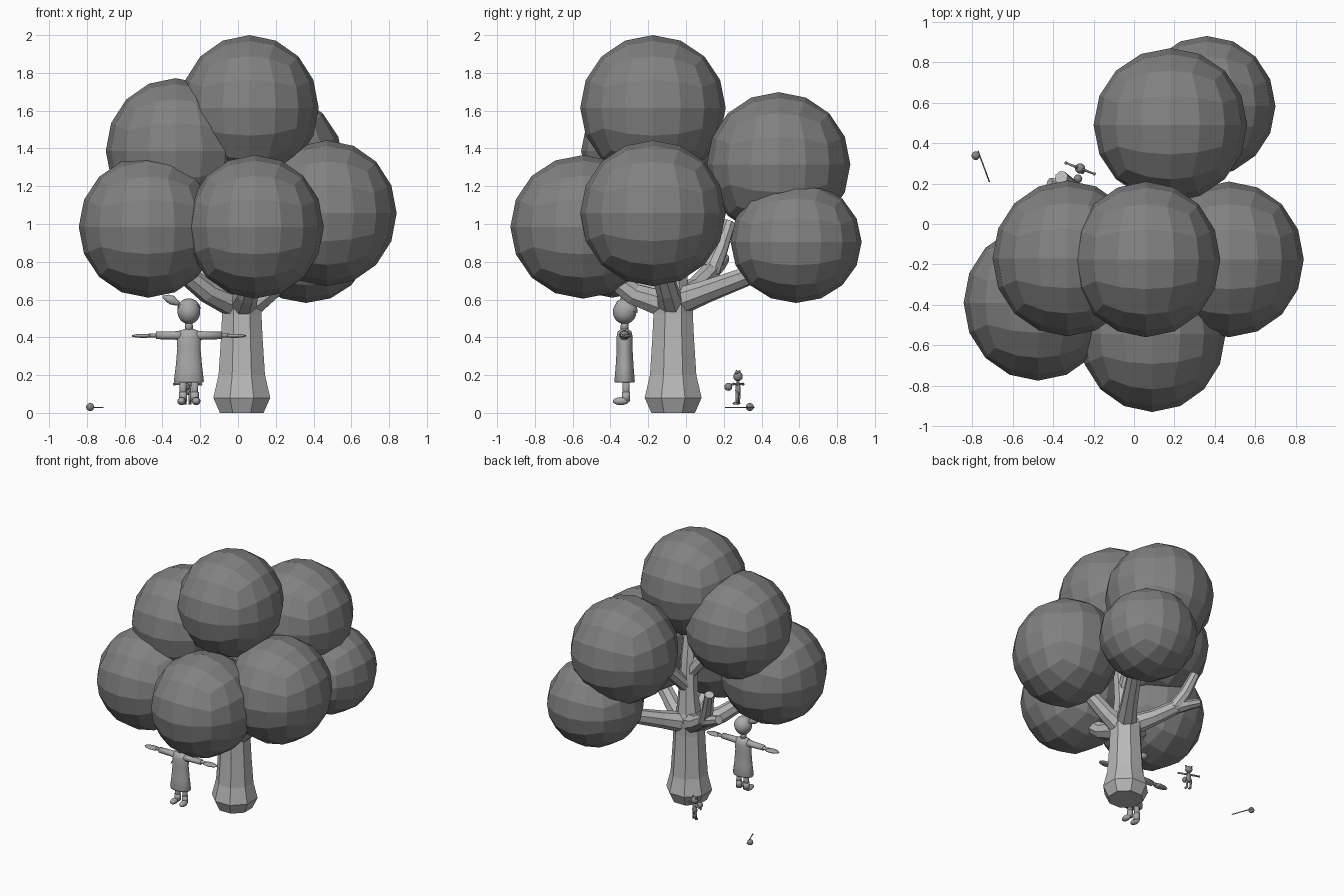
import bpy, bmesh, math
from mathutils import Vector

if "Cube" in bpy.data.objects:
    bpy.data.objects.remove(bpy.data.objects["Cube"])


def material(name, g):
    m = bpy.data.materials.new(name)
    m.diffuse_color = (g, g, g, 1)
    m.use_nodes = True
    m.node_tree.nodes["Principled BSDF"].inputs["Base Color"].default_value = m.diffuse_color
    return m


LEAF = material("leaf grey", 0.22)
BARK = material("bark grey", 0.48)
CLOTH = material("cloth grey", 0.40)
SKIN = material("skin grey", 0.37)
TOY = material("toy grey", 0.25)


def finish(name, bm, mat, smooth):
    bmesh.ops.recalc_face_normals(bm, faces=bm.faces)
    me = bpy.data.meshes.new(name)
    bm.to_mesh(me)
    bm.free()
    me.materials.append(mat)
    for p in me.polygons:
        p.use_smooth = smooth
    ob = bpy.data.objects.new(name, me)
    bpy.context.collection.objects.link(ob)
    return ob


def ball(name, c, r, mat, cuts=3, smooth=False, above=None):
    """Quad sphere made from a gridded cube; 'above' keeps only the part over that local height."""
    r = Vector(r) if isinstance(r, (tuple, list)) else Vector((r, r, r))
    bm = bmesh.new()
    bmesh.ops.create_cube(bm, size=2)
    bmesh.ops.subdivide_edges(bm, edges=bm.edges[:], cuts=cuts, use_grid_fill=True)
    for v in bm.verts:
        p = Vector([math.tan(k * math.pi / 4) for k in v.co]).normalized()
        v.co = p
    if above is not None:
        bmesh.ops.bisect_plane(bm, geom=bm.verts[:] + bm.edges[:] + bm.faces[:],
                               plane_co=(0, 0, above), plane_no=(0, 0.45, 1), clear_inner=True)
    for v in bm.verts:
        v.co = Vector(c) + v.co * r
    return finish(name, bm, mat, smooth)


def tube(name, path, radii, mat, sides=8, squash=1.0, smooth=False):
    """Capped tube along a path; squash scales the second cross-section axis."""
    pts = [Vector(p) for p in path]
    span = pts[-1] - pts[0]
    ref = min((Vector((0, 1, 0)), Vector((1, 0, 0)), Vector((0, 0, 1))),
              key=lambda a: round(abs(a.dot(span)), 4))
    bm = bmesh.new()
    rings = []
    for i, (p, r) in enumerate(zip(pts, radii)):
        d = (pts[min(i + 1, len(pts) - 1)] - pts[max(i - 1, 0)]).normalized()
        u = d.cross(ref).normalized()
        w = d.cross(u)
        ring = []
        for k in range(sides):
            a = 2 * math.pi * (k + 0.5) / sides
            ring.append(bm.verts.new(p + u * r * math.cos(a) + w * r * squash * math.sin(a)))
        rings.append(ring)
    for a, b in zip(rings, rings[1:]):
        for k in range(sides):
            j = (k + 1) % sides
            bm.faces.new((a[k], a[j], b[j], b[k]))
    bm.faces.new(rings[0])
    bm.faces.new(rings[-1])
    return finish(name, bm, mat, smooth)


# Foliage: seven faceted crowns
crowns = [
    ((0.06, -0.175, 1.615), (0.367, 0.385, 0.385)),
    ((0.09, -0.545, 0.985), (0.363, 0.385, 0.38)),
    ((-0.475, -0.39, 0.985), (0.368, 0.385, 0.375)),
    ((0.47, -0.175, 1.057), (0.37, 0.385, 0.386)),
    ((-0.33, -0.17, 1.387), (0.37, 0.385, 0.385)),
    ((0.18, 0.49, 1.315), (0.38, 0.38, 0.383)),
    ((0.36, 0.583, 0.905), (0.34, 0.347, 0.323)),
]
for i, (c, r) in enumerate(crowns):
    ball(f"foliage_{i + 1}", c, r, LEAF)

# Trunk with flared foot
cx, cy = 0.02, -0.068
tube("trunk", [(cx, cy, z) for z in (0, 0.08, 0.2, 0.4, 0.52, 0.6, 0.68)],
     [0.125, 0.163, 0.133, 0.119, 0.113, 0.115, 0.085], BARK)

# Branches reaching into the crowns, plus one bare fork at the back left
branches = {
    "leader": ([(cx, cy, 0.58), (0.03, -0.07, 0.8), (0.04, -0.09, 1.05), (0.05, -0.14, 1.4)],
               [0.1, 0.072, 0.06, 0.045]),
    "branch_front_left": ([(cx, cy, 0.56), (-0.16, -0.2, 0.64), (-0.42, -0.36, 0.85)], [0.08, 0.06, 0.045]),
    "branch_front": ([(cx, cy, 0.56), (0.05, -0.28, 0.63), (0.08, -0.5, 0.8)], [0.08, 0.06, 0.045]),
    "branch_right": ([(cx, cy, 0.54), (0.17, -0.1, 0.65), (0.42, -0.17, 0.9)], [0.08, 0.06, 0.045]),
    "branch_back_right": ([(cx, cy, 0.58), (0.13, 0.1, 0.64), (0.35, 0.45, 0.77)], [0.08, 0.062, 0.045]),
    "branch_back": ([(0.03, -0.07, 0.85), (0.09, 0.08, 1.02), (0.17, 0.35, 1.2)], [0.05, 0.05, 0.04]),
    "branch_upper_left": ([(0.035, -0.08, 0.95), (-0.08, -0.11, 1.1), (-0.28, -0.16, 1.3)], [0.05, 0.05, 0.04]),
    "branch_bare": ([(cx, cy, 0.58), (-0.13, 0.05, 0.66), (-0.27, 0.14, 0.76)], [0.08, 0.058, 0.05]),
    "fork_upper": ([(-0.25, 0.13, 0.74), (-0.31, 0.18, 0.86), (-0.36, 0.23, 1.01)], [0.05, 0.042, 0.034]),
    "fork_lower": ([(-0.24, 0.12, 0.74), (-0.33, 0.17, 0.78), (-0.42, 0.2, 0.82)], [0.05, 0.04, 0.032]),
}
for name, (path, radii) in branches.items():
    tube(name, path, radii, BARK)

# Girl: dress, neck, head and hair
gx, gy = -0.26, -0.325
tube("dress", [(gx, gy, z) for z in (0.16, 0.17, 0.25, 0.34, 0.4, 0.43, 0.445)],
     [0.076, 0.08, 0.07, 0.062, 0.064, 0.055, 0.025], CLOTH, 24, 0.68, True)
tube("neck", [(gx, gy, 0.43), (gx, gy, 0.49)], [0.022, 0.02], SKIN, 16, 1, True)
ball("head", (gx, gy, 0.535), (0.06, 0.062, 0.065), SKIN, 7, True)
ball("hair", (gx, gy + 0.002, 0.538), (0.064, 0.067, 0.068), CLOTH, 7, True, above=0.3)
tube("ponytail", [(-0.305, gy, 0.575), (-0.325, gy, 0.583), (-0.35, gy, 0.597),
                  (-0.375, gy, 0.608), (-0.4, gy, 0.617)],
     [0.008, 0.016, 0.026, 0.02, 0.004], CLOTH, 12, 1, True)

# Girl: mirrored arms, hands, legs and boots
for side, s in (("left", -1), ("right", 1)):
    tube(f"sleeve_{side}", [(gx + s * d, gy, 0.41) for d in (0.03, 0.08, 0.175)],
         [0.028, 0.022, 0.02], CLOTH, 16, 1.1, True)
    tube(f"arm_{side}", [(gx + s * d, gy + 0.005, 0.41) for d in (0.16, 0.215)],
         [0.012, 0.01], SKIN, 12, 1.2, True)
    tube(f"hand_{side}", [(gx + s * d, gy + 0.005, 0.408) for d in (0.205, 0.225, 0.255, 0.285, 0.302)],
         [0.009, 0.011, 0.011, 0.008, 0.004], SKIN, 12, 2.8, True)
    lx = gx + s * 0.031
    tube(f"leg_{side}", [(lx, gy + 0.008, 0.18), (lx, gy + 0.008, 0.07)], [0.02, 0.017], SKIN, 16, 1, True)
    tube(f"boot_cuff_{side}", [(lx, gy + 0.008, 0.11), (lx, gy + 0.008, 0.06)],
         [0.022, 0.022], CLOTH, 16, 1, True)
    ball(f"boot_{side}", (lx + s * 0.008, gy - 0.02, 0.062), (0.022, 0.042, 0.021), CLOTH, 5, True)

# Small doll behind the tree, arms slightly turned
dx, dy = -0.267, 0.275
tube("doll_body", [(dx, dy, z) for z in (0.095, 0.12, 0.15, 0.17)],
     [0.018, 0.02, 0.015, 0.008], TOY, 12, 0.75, True)
ball("doll_head", (dx, dy, 0.193), 0.025, TOY, 5, True)
tube("doll_arms", [(dx - 0.072, dy + 0.028, 0.152), (dx, dy, 0.153), (dx + 0.072, dy - 0.028, 0.152)],
     [0.005, 0.008, 0.005], TOY, 8, 1, True)
for side, s in (("left", -1), ("right", 1)):
    lx, ly = dx + s * 0.013, dy - s * 0.005
    tube(f"doll_leg_{side}", [(lx, ly, 0.11), (lx, ly, 0.05)], [0.009, 0.007], TOY, 8, 1, True)
    ball(f"doll_foot_{side}", (lx, ly - 0.008, 0.05), (0.009, 0.016, 0.007), TOY, 3, True)
    ball(f"doll_hand_{side}", (dx + s * 0.07, dy - s * 0.027, 0.152), 0.008, TOY, 3, True)
    tube(f"doll_bunch_{side}", [(lx, ly, 0.205), (dx + s * 0.022, dy - s * 0.008, 0.224)],
         [0.008, 0.005], TOY, 8, 1, True)
ball("doll_ball", (-0.277, 0.224, 0.138), 0.021, TOY, 5, True)

# Loose ball and stick on the ground
ball("ground_ball", (-0.783, 0.338, 0.031), 0.021, TOY, 5, True)
tube("ground_stick", [(-0.772, 0.362, 0.028), (-0.715, 0.208, 0.028)], [0.0035, 0.0035], TOY, 8, 1, True)
